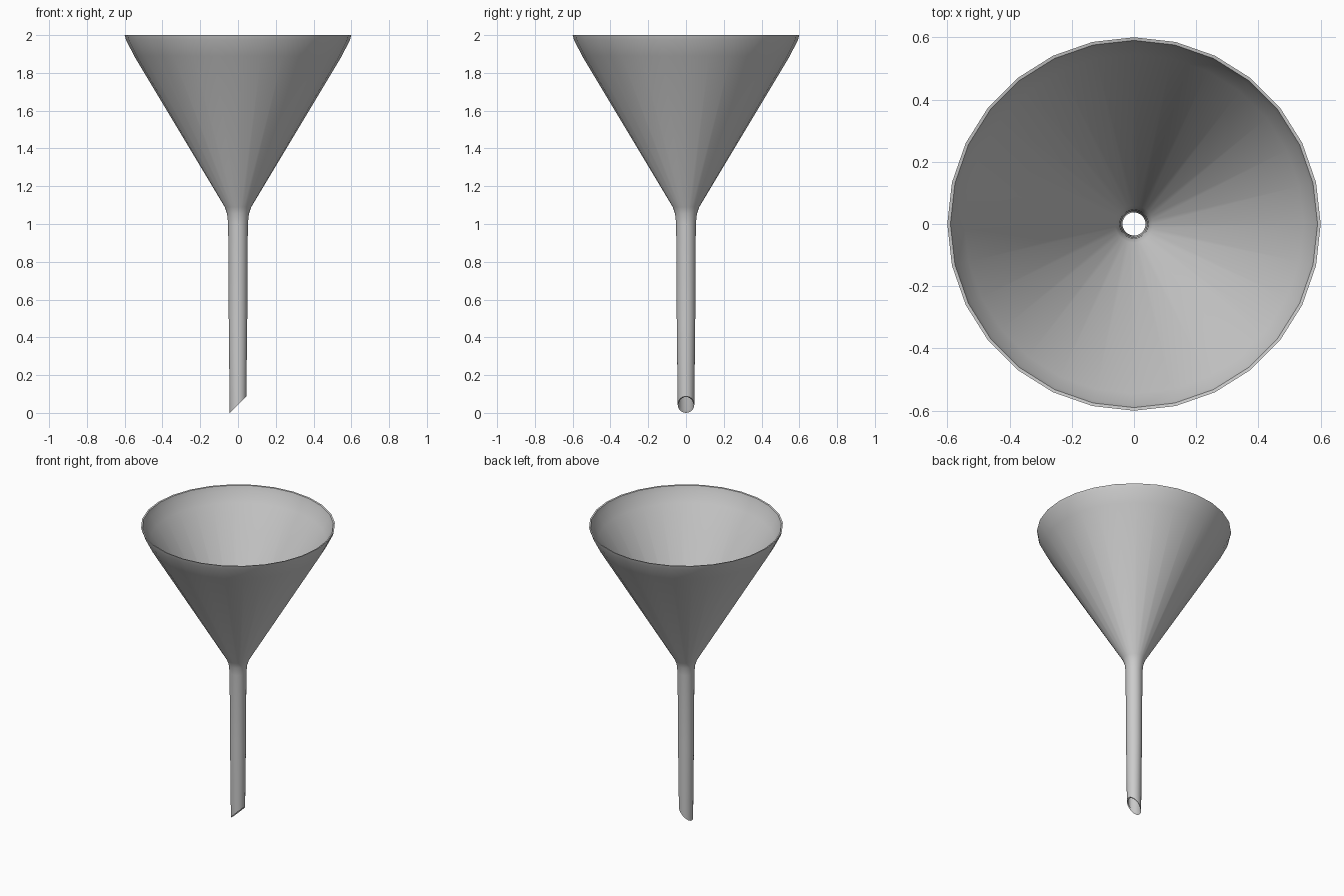
import bpy, bmesh, math

if "Cube" in bpy.data.objects:
    bpy.data.objects.remove(bpy.data.objects["Cube"])

SIDES = 28

# (radius, height, slant): slant shears the ring along x for the angled tip
PROFILE = [
    # inside, from tip to rim
    (0.037, 0.05, 0.92), (0.040, 0.50, 0), (0.042, 1.00, 0), (0.046, 1.055, 0),
    (0.060, 1.095, 0), (0.545, 1.900, 0), (0.580, 1.965, 0), (0.590, 1.998, 0),
    # outside, from rim to tip
    (0.600, 2.000, 0), (0.593, 1.975, 0), (0.550, 1.890, 0), (0.070, 1.090, 0),
    (0.058, 1.055, 0), (0.052, 1.00, 0), (0.049, 0.50, 0), (0.044, 0.044, 1.0),
]

# Funnel: cone, stem and slanted tip as one revolved shell
bm = bmesh.new()
rings = []
for r, z, slant in PROFILE:
    ring = []
    for i in range(SIDES):
        a = 2 * math.pi * i / SIDES
        x, y = r * math.cos(a), r * math.sin(a)
        ring.append(bm.verts.new((x, y, z + slant * x)))
    rings.append(ring)
for lower, upper in zip(rings, rings[1:] + rings[:1]):
    for i in range(SIDES):
        j = (i + 1) % SIDES
        bm.faces.new((lower[i], lower[j], upper[j], upper[i]))
bmesh.ops.recalc_face_normals(bm, faces=bm.faces)

mesh = bpy.data.meshes.new("funnel")
bm.to_mesh(mesh)
bm.free()
funnel = bpy.data.objects.new("funnel", mesh)
bpy.context.collection.objects.link(funnel)
bpy.context.view_layer.objects.active = funnel
funnel.select_set(True)
bpy.ops.object.shade_smooth_by_angle(angle=math.radians(50))
